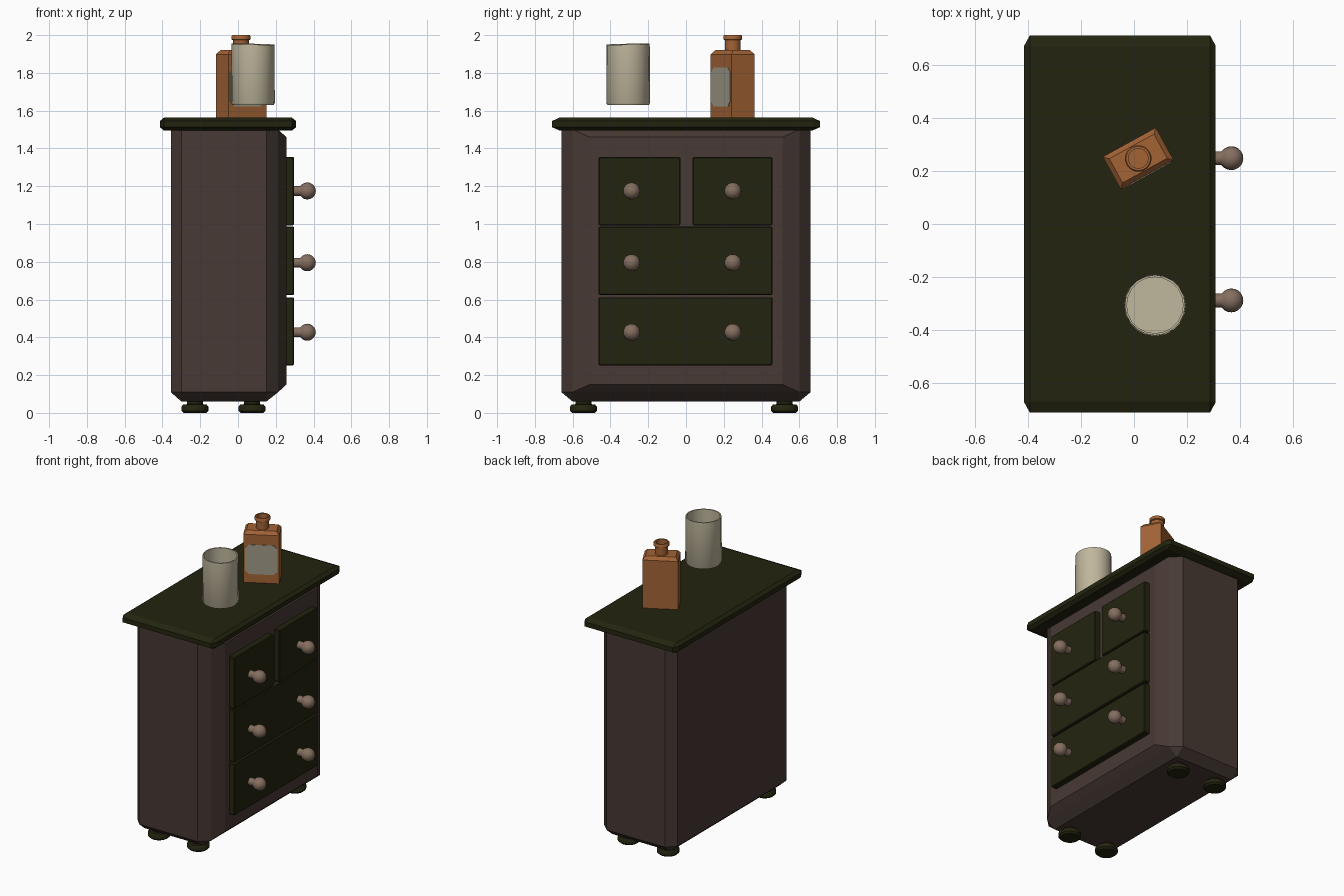
import bpy, bmesh, math
from mathutils import Matrix, Vector

if "Cube" in bpy.data.objects:
    bpy.data.objects.remove(bpy.data.objects["Cube"])


def material(name, rgb):
    m = bpy.data.materials.new(name)
    m.diffuse_color = (*rgb, 1)
    m.use_nodes = True
    m.node_tree.nodes["Principled BSDF"].inputs["Base Color"].default_value = m.diffuse_color
    return m


GREEN = material("dark olive paint", (0.0175, 0.0175, 0.005))
BROWN = material("dark brown wood", (0.063, 0.041, 0.034))
KNOB = material("tan knob", (0.235, 0.158, 0.115))
CREAM = material("cream ceramic", (0.53, 0.475, 0.34))
AMBER = material("amber glass", (0.365, 0.125, 0.036))
LABEL = material("grey paper", (0.35, 0.33, 0.245))


def finish(name, bm, mat, smooth=False, matrix=None):
    if matrix is not None:
        bm.transform(matrix)
    bmesh.ops.recalc_face_normals(bm, faces=bm.faces)
    for f in bm.faces:
        f.smooth = smooth
    me = bpy.data.meshes.new(name)
    if smooth:
        for e in bm.edges:
            if len(e.link_faces) == 2 and e.calc_face_angle(0) > math.radians(40):
                e.smooth = False
    bm.to_mesh(me)
    bm.free()
    me.materials.append(mat)
    ob = bpy.data.objects.new(name, me)
    bpy.context.collection.objects.link(ob)
    return ob


def hull(name, pts, mat, matrix=None):
    bm = bmesh.new()
    for p in pts:
        bm.verts.new(p)
    bmesh.ops.convex_hull(bm, input=bm.verts)
    bmesh.ops.dissolve_limit(bm, angle_limit=0.02, verts=bm.verts, edges=bm.edges)
    return finish(name, bm, mat, False, matrix)


def box(name, lo, hi, bevel, mat):
    bm = bmesh.new()
    bmesh.ops.create_cube(bm, size=1)
    for v in bm.verts:
        v.co = [lo[i] + (v.co[i] + 0.5) * (hi[i] - lo[i]) for i in range(3)]
    bmesh.ops.bevel(bm, geom=bm.edges[:], offset=bevel, segments=1, affect='EDGES')
    return finish(name, bm, mat)


def lathe(name, profile, sides, mat, matrix, slope=0):
    # profile is (radius, height); ends on the axis are merged
    bm = bmesh.new()
    rings = []
    for r, z in profile:
        if r == 0:
            rings.append([bm.verts.new((0, 0, z))] * sides)
        else:
            rings.append([bm.verts.new((r * math.cos(a), r * math.sin(a), z))
                          for a in (2 * math.pi * i / sides for i in range(sides))])
    for a, b in zip(rings, rings[1:]):
        for i in range(sides):
            j = (i + 1) % sides
            quad = list(dict.fromkeys([a[i], a[j], b[j], b[i]]))
            bm.faces.new(quad)
    if slope:
        for v in bm.verts:
            if v.co.z > 0.2:
                v.co.z += slope * (v.co.y - v.co.x)
    return finish(name, bm, mat, True, matrix)


# Cabinet body with chamfered corners and a wide front chamfer
pts = []
for s in (-1, 1):
    pts += [(-0.30, s * 0.60, 0.06), (0.15, s * 0.60, 0.06)]
    for z in (0.11, 1.50):
        pts += [(-0.356, s * 0.60, z), (-0.30, s * 0.66, z),
                (0.15, s * 0.66, z), (0.213, s * 0.60, z)]
    pts += [(0.256, s * 0.51, 0.15), (0.256, s * 0.51, 1.46)]
hull("cabinet_body", pts, BROWN)

# Table top slab with bevelled rim
pts = []
cx, hx, hy = -0.053, 0.361, 0.71
for sx in (-1, 1):
    for sy in (-1, 1):
        for z in (1.495, 1.563):
            pts.append((cx + sx * (hx - 0.022), sy * (hy - 0.04), z))
        for z in (1.513, 1.545):
            pts.append((cx + sx * hx, sy * (hy - 0.038), z))
            pts.append((cx + sx * (hx - 0.021), sy * hy, z))
hull("cabinet_top", pts, GREEN)

# Drawers
for name, y0, y1, z0, z1 in (
        ("drawer_top_left", -0.462, -0.03, 0.993, 1.354),
        ("drawer_top_right", 0.035, 0.457, 0.993, 1.354),
        ("drawer_middle", -0.462, 0.457, 0.624, 0.986),
        ("drawer_bottom", -0.462, 0.457, 0.252, 0.612)):
    box(name, (0.22, y0, z0), (0.297, y1, z1), 0.005, GREEN)

# Knobs: short stem with a ball
ball = [(0.0, 0.0), (0.026, 0.0), (0.026, 0.036)]
ball += [(0.045 * math.sin(a), 0.075 - 0.045 * math.cos(a))
         for a in (math.radians(d) for d in range(36, 180, 18))]
ball += [(0, 0.12)]
turn = Matrix.Rotation(math.pi / 2, 4, 'Y')
for z in (0.427, 0.795, 1.175):
    for y in (-0.288, 0.248):
        lathe("drawer_knob", ball, 20, KNOB, Matrix.Translation((0.292, y, z)) @ turn)

# Feet
foot = [(0, 0), (0.06, 0), (0.072, 0.011), (0.072, 0.032), (0.062, 0.044),
        (0.042, 0.046), (0.042, 0.075), (0, 0.075)]
for x in (-0.228, 0.074):
    for y in (-0.543, 0.522):
        lathe("foot", foot, 20, GREEN, Matrix.Translation((x, y, 0)))

# Cup, hollow, rim slightly sloped
cup = [(0, 0), (0.110, 0), (0.116, 0.01), (0.114, 0.322), (0.106, 0.322),
       (0.106, 0.015), (0, 0.015)]
lathe("cup", cup, 20, CREAM, Matrix.Translation((0.079, -0.306, 1.63)), 0.022)

# Bottle: turned block with bevelled shoulders, open neck and label
place = Matrix.Translation((0.016, 0.247, 1.563)) @ Matrix.Rotation(math.radians(28.8), 4, 'Z')
L, W = 0.114, 0.07
pts = []
for sx in (-1, 1):
    for sy in (-1, 1):
        pts += [(sx * L, sy * W, 0), (sx * L, sy * W, 0.335),
                (sx * (L - 0.018), sy * (W - 0.018), 0.357)]
hull("bottle_body", pts, AMBER, place)
neck = [(0, 0.35), (0.042, 0.35), (0.042, 0.41), (0.05, 0.414), (0.05, 0.432),
        (0.046, 0.437), (0.037, 0.437), (0.037, 0.36), (0, 0.36)]
lathe("bottle_neck", neck, 20, AMBER, place)
w, z0, z1, c = 0.104, 0.06, 0.265, 0.025
outline = [(-w, z0 + c), (-w + c, z0), (w - c, z0), (w, z0 + c),
           (w, z1 - c), (w - c, z1), (-w + c, z1), (-w, z1 - c)]
hull("bottle_label", [(x, y, z) for x, z in outline for y in (-W - 0.003, -W + 0.003)],
     LABEL, place)
